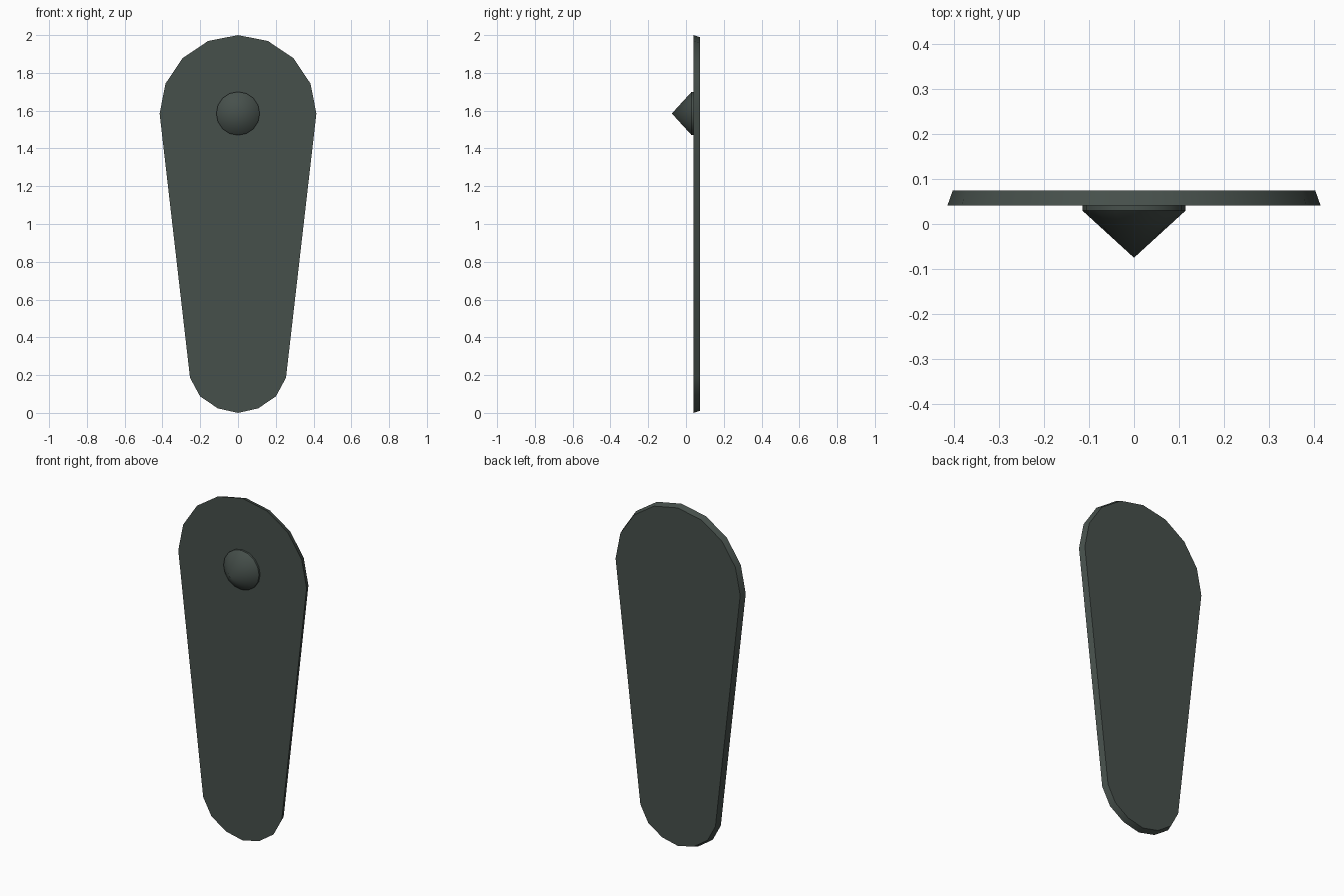
import bpy, bmesh, math

if "Cube" in bpy.data.objects:
    bpy.data.objects.remove(bpy.data.objects["Cube"])

mat = bpy.data.materials.new("dark grey green")
mat.diffuse_color = (0.062, 0.080, 0.071, 1)
mat.use_nodes = True
mat.node_tree.nodes["Principled BSDF"].inputs["Base Color"].default_value = mat.diffuse_color

AXIS_Z = 1.585   # centre of the round top and of the knob


def loft(name, rings, tip=None):
    """Skin matching rings of (x, y, z) points; cap the ends, or close the last on a tip."""
    bm = bmesh.new()
    loops = [[bm.verts.new(p) for p in ring] for ring in rings]
    n = len(loops[0])
    for a, b in zip(loops, loops[1:]):
        for i in range(n):
            j = (i + 1) % n
            bm.faces.new((a[i], a[j], b[j], b[i]))
    bm.faces.new(loops[0])
    if tip:
        t = bm.verts.new(tip)
        for i in range(n):
            bm.faces.new((loops[-1][i], loops[-1][(i + 1) % n], t))
    else:
        bm.faces.new(loops[-1])
    bmesh.ops.recalc_face_normals(bm, faces=bm.faces)
    me = bpy.data.meshes.new(name)
    bm.to_mesh(me)
    bm.free()
    me.materials.append(mat)
    ob = bpy.data.objects.new(name, me)
    bpy.context.collection.objects.link(ob)
    bpy.ops.object.select_all(action='DESELECT')
    ob.select_set(True)
    bpy.context.view_layer.objects.active = ob
    bpy.ops.object.shade_smooth_by_angle(angle=math.radians(35))
    return ob


def circle(r, y, n=16):
    return [(r * math.cos(2 * math.pi * i / n), y,
             AXIS_Z + r * math.sin(2 * math.pi * i / n)) for i in range(n)]


def outline(y, inset):
    """Tapered plate outline: half circle on top, smaller rounded foot."""
    top = circle(0.415 - inset, y)[:9]
    half = [(0.254, 0.186), (0.201, 0.088), (0.107, 0.024)]
    foot = [(-x, z) for x, z in half] + [(0, 0)] + half[::-1]
    pts = []
    for x, z in foot:   # move the foot towards its own centre
        d = math.hypot(x, z - 0.28)
        k = 1 - inset / d
        pts.append((x * k, y, 0.28 + (z - 0.28) * k))
    return top + pts


# backing plate, slightly narrower at the back
loft("plate", [outline(0.041, 0), outline(0.075, 0.012)])

# pointed round knob on the front
loft("knob", [circle(0.115, 0.041), circle(0.115, 0.030)], tip=(0, -0.075, AXIS_Z))
